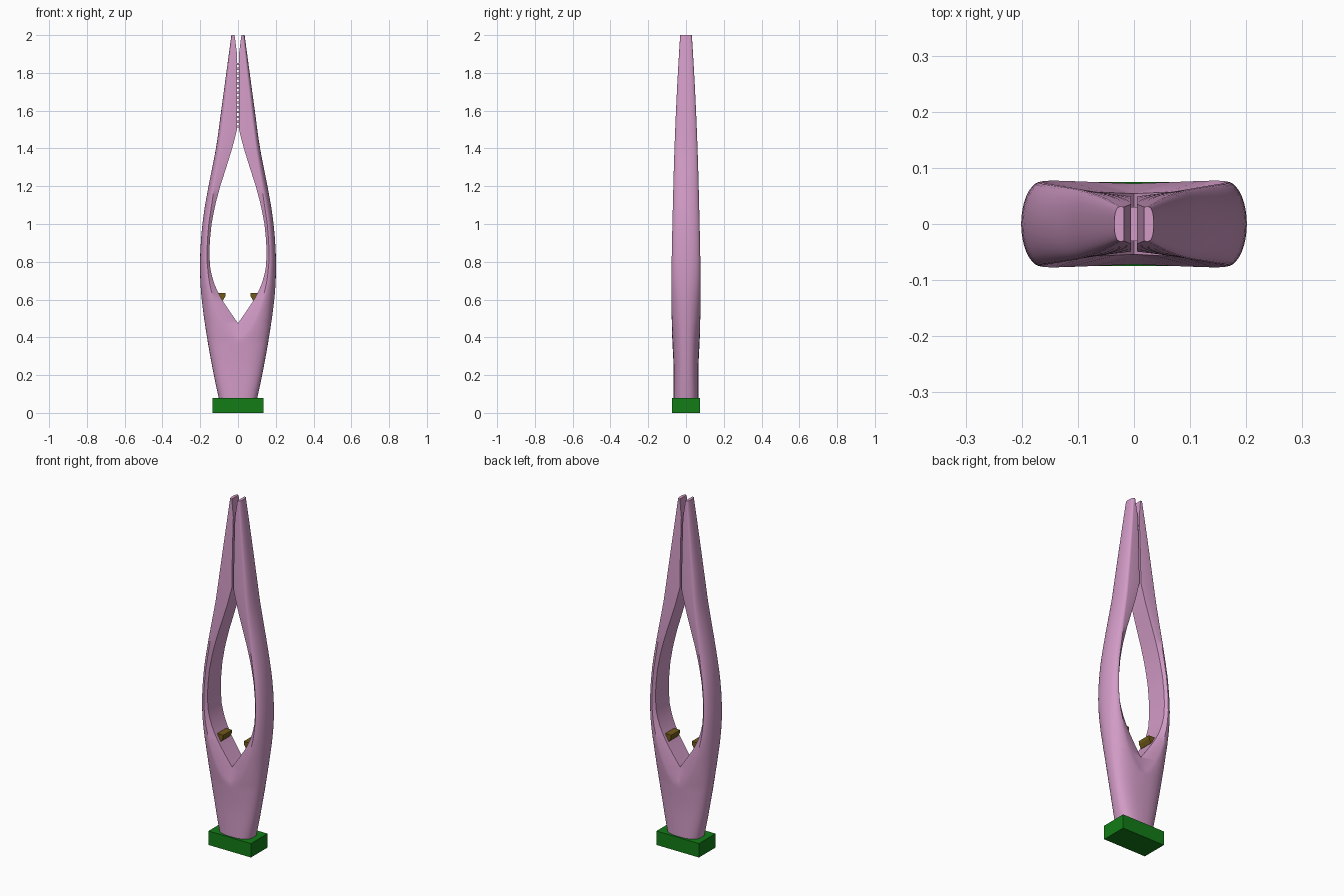
import bpy, bmesh, math

if "Cube" in bpy.data.objects:
    bpy.data.objects.remove(bpy.data.objects["Cube"])

def material(name, rgb):
    m = bpy.data.materials.new(name)
    m.diffuse_color = (*rgb, 1)
    m.use_nodes = True
    m.node_tree.nodes["Principled BSDF"].inputs["Base Color"].default_value = m.diffuse_color
    return m

PINK = material("pink", (0.65, 0.33, 0.57))
GREEN = material("green", (0.006, 0.2, 0.008))
BROWN = material("brown", (0.16, 0.10, 0.01))

def finish(bm, name, mat, smooth=None):
    bmesh.ops.recalc_face_normals(bm, faces=bm.faces)
    me = bpy.data.meshes.new(name)
    bm.to_mesh(me)
    bm.free()
    me.materials.append(mat)
    ob = bpy.data.objects.new(name, me)
    bpy.context.collection.objects.link(ob)
    if smooth:
        bpy.ops.object.select_all(action='DESELECT')
        ob.select_set(True)
        bpy.context.view_layer.objects.active = ob
        bpy.ops.object.shade_smooth_by_angle(angle=math.radians(smooth))
    return ob

def add_box(bm, x, y, z0, z1):
    r = bmesh.ops.create_cube(bm, size=1)
    for v in r["verts"]:
        v.co = (v.co.x * 2 * x, v.co.y * 2 * y, z0 + (v.co.z + 0.5) * (z1 - z0))

def interp(keys, z, curved=False):
    for i in range(len(keys) - 1):
        (z0, a), (z1, b) = keys[i], keys[i + 1]
        if z <= z1:
            break
    t = max(0, min(1, (z - z0) / (z1 - z0)))
    if not curved:
        return a + (b - a) * t
    def slope(j):
        p, q = keys[max(j - 1, 0)], keys[min(j + 1, len(keys) - 1)]
        return (q[1] - p[1]) / (q[0] - p[0]) * (z1 - z0)
    return ((2*t**3 - 3*t**2 + 1) * a + (t**3 - 2*t**2 + t) * slope(i)
            + (3*t**2 - 2*t**3) * b + (t**3 - t**2) * slope(i + 1))

# (height, half width) profiles of the body
OUTER = [(.08, .102), (.2, .128), (.4, .164), (.6, .192), (.75, .201), (.9, .197),
         (1.05, .182), (1.2, .156), (1.4, .117), (1.6, .089), (1.8, .062), (2, .035)]
DEPTH = [(.08, .065), (.25, .066), (.4, .073), (.6, .077), (.8, .076), (1.2, .067),
         (1.4, .061), (1.6, .053), (1.8, .043), (2, .031)]
RIDGE = [(.375, 0), (.42, .045), (.475, .077), (.52, .1), (.6, .13), (.7, .154), (.8, .164),
         (.9, .163), (1, .155), (1.2, .125), (1.4, .092), (1.6, .067), (1.8, .045), (2, .024)]
INNER = [(.475, 0), (.54, .046), (.6, .085), (.65, .112), (.7, .132), (.76, .146), (.82, .151),
         (.9, .150), (1, .140), (1.1, .121), (1.2, .094), (1.3, .062), (1.4, .031),
         (1.5, .005), (1.9, .005), (2, .018)]
INNER_DEPTH = [(.375, 1), (.475, .72), (.8, .8), (1.5, .86), (2, .98)]

# Body: two mirrored lofted arms that merge below the opening
STEPS = 9
heights = sorted({.08 + i * .04 for i in range(49)} | {.375, .475, 1.5, 1.9})
bm = bmesh.new()
for s in (-1, 1):
    rings = []
    for z in heights:
        xo, yo = interp(OUTER, z, True), interp(DEPTH, z, True)
        xr, xi = interp(RIDGE, z), interp(INNER, z)
        yi = yo * interp(INNER_DEPTH, z)
        e = 2 / (2.6 - .6 * min(1, xr / .12))
        pts = [(xi, -yi)]
        for k in range(2 * STEPS + 1):
            a = math.pi * (k / (2 * STEPS) - .5)
            c, d = max(0, math.cos(a)) ** e, abs(math.sin(a)) ** e
            pts.append((xr + (xo - xr) * c, math.copysign(yo * d, a)))
        pts.append((xi, yi))
        rings.append([bm.verts.new((s * x, y, z)) for x, y in pts])
    n = len(rings[0])
    for z, r0, r1 in zip(heights, rings, rings[1:]):
        for k in range(n if z >= .475 else n - 1):
            j = (k + 1) % n
            bm.faces.new((r0[k], r0[j], r1[j], r1[k]))
    bm.faces.new(rings[0])
    bm.faces.new(rings[-1])
bmesh.ops.remove_doubles(bm, verts=bm.verts, dist=1e-4)
bmesh.ops.dissolve_degenerate(bm, edges=bm.edges, dist=1e-5)
finish(bm, "body", PINK, 32)

# Small rungs bridging the narrow gap between the tips
bm = bmesh.new()
for i in range(14):
    z = 1.51 + i * .0255
    add_box(bm, .007, .03, z, z + .012)
finish(bm, "gap_rungs", PINK)

# Base block
bm = bmesh.new()
add_box(bm, .135, .075, 0, .08)
finish(bm, "base_block", GREEN)

# Wedge pegs on the inner walls
for s, side in ((-1, "left"), (1, "right")):
    bm = bmesh.new()
    section = [(.065, .635), (.067, .617), (.080, .595), (.092, .592), (.125, .635)]
    ends = [[bm.verts.new((s * x, y, z)) for x, z in section] for y in (-.04, .04)]
    for f in ends:
        bm.faces.new(f)
    for k in range(len(section)):
        j = (k + 1) % len(section)
        bm.faces.new((ends[0][k], ends[0][j], ends[1][j], ends[1][k]))
    finish(bm, side + "_peg", BROWN)
